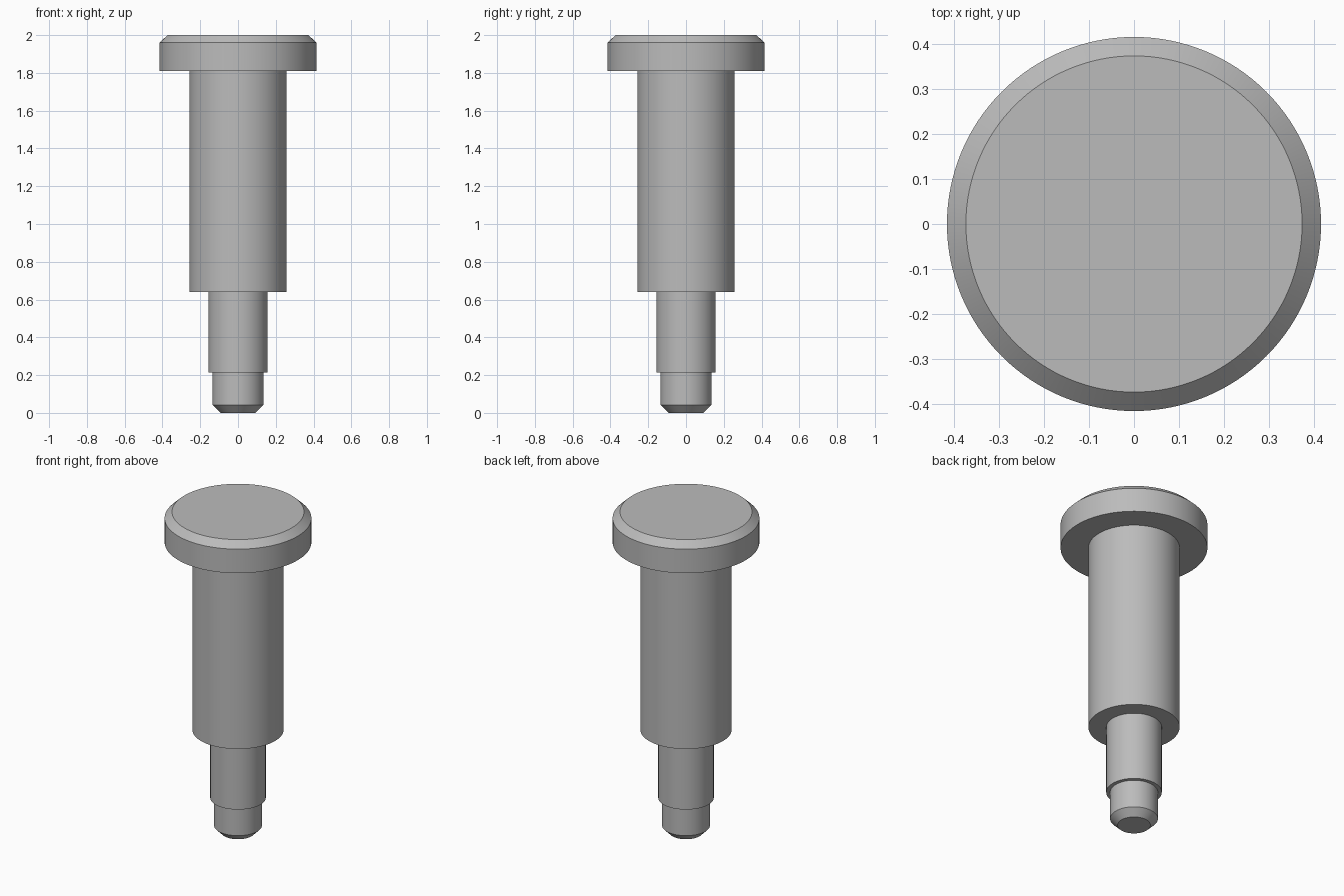
import bpy
import bmesh
import math

SEGMENTS = 128

cube = bpy.data.objects.get("Cube")
if cube:
    bpy.data.objects.remove(cube, do_unlink=True)

# Plain grey metal
grey = bpy.data.materials.new("grey metal")
grey.use_nodes = True
color = (0.5, 0.5, 0.5, 1)
grey.diffuse_color = color
grey.node_tree.nodes["Principled BSDF"].inputs["Base Color"].default_value = color


def lathe(name, profile):
    """Turn a (radius, height) profile around z and cap both ends."""
    bm = bmesh.new()
    rings = []
    for radius, z in profile:
        ring = bmesh.ops.create_circle(bm, segments=SEGMENTS, radius=radius)["verts"]
        bmesh.ops.translate(bm, verts=ring, vec=(0, 0, z))
        rings.append(ring)
    for low, high in zip(rings, rings[1:]):
        for i in range(SEGMENTS):
            j = (i + 1) % SEGMENTS
            bm.faces.new((low[i], low[j], high[j], high[i]))
    bm.faces.new(rings[0])
    bm.faces.new(rings[-1])
    bmesh.ops.recalc_face_normals(bm, faces=bm.faces)
    mesh = bpy.data.meshes.new(name)
    bm.to_mesh(mesh)
    bm.free()
    mesh.materials.append(grey)
    obj = bpy.data.objects.new(name, mesh)
    bpy.context.collection.objects.link(obj)
    bpy.ops.object.select_all(action="DESELECT")
    obj.select_set(True)
    bpy.context.view_layer.objects.active = obj
    bpy.ops.object.shade_smooth_by_angle(angle=math.radians(30))
    return obj


# Stepped pin turned as one solid, from the tip up to the head
lathe("stepped_pin", [
    (0.093, 0), (0.135, 0.042),      # chamfered tip
    (0.135, 0.215), (0.157, 0.215),  # step up to the neck
    (0.157, 0.64), (0.258, 0.64),    # step up to the shaft
    (0.258, 1.81), (0.415, 1.81),    # underside of the head
    (0.415, 1.96), (0.373, 2),       # chamfered head
])
